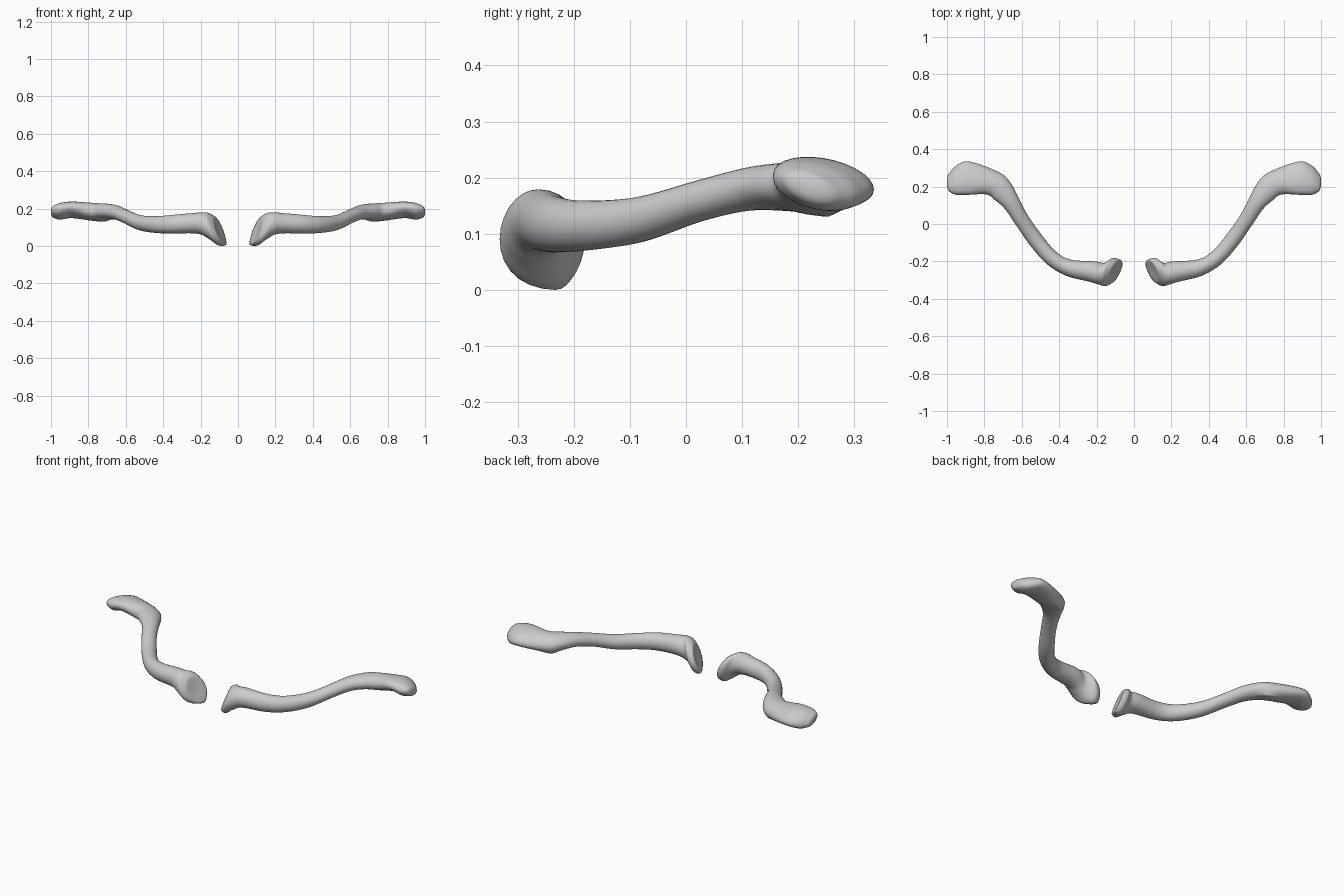
import bpy, bmesh, math
from mathutils import Vector

if "Cube" in bpy.data.objects:
    bpy.data.objects.remove(bpy.data.objects["Cube"])

# Cross-sections, inner to outer end: back edge xy, front edge xy, top z, bottom z
SECTIONS = [
    (.078, -.19, .122, -.315, .16, .005),
    (.112, -.181, .152, -.332, .177, .002),
    (.155, -.207, .195, -.322, .179, .04),
    (.21, -.2, .24, -.308, .177, .066),
    (.34, -.19, .362, -.277, .166, .067),
    (.42, -.145, .465, -.215, .159, .07),
    (.5, -.05, .555, -.115, .166, .085),
    (.57, .05, .635, 0, .196, .122),
    (.617, .14, .69, .08, .218, .141),
    (.66, .22, .742, .127, .226, .14),
    (.72, .276, .79, .158, .229, .131),
    (.88, .334, .89, .156, .235, .151),
    (.95, .312, .95, .156, .228, .143),
    (.986, .275, .986, .172, .212, .153),
]
SIDES, STEPS = 28, 6


def clamp(v):
    return max(0.0, min(1.0, v))


def spline(a, b, c, d, t):
    return [0.5 * (2 * q + (r - p) * t + (2 * p - 5 * q + 4 * r - s) * t * t
                   + (3 * q - p - 3 * r + s) * t ** 3) for p, q, r, s in zip(a, b, c, d)]


def ring(section):
    bx, by, fx, fy, top, bottom = section
    mid = Vector(((bx + fx) / 2, (by + fy) / 2, (top + bottom) / 2))
    half = Vector(((bx - fx) / 2, (by - fy) / 2, 0))
    rise = (top - bottom) / 2
    inner = clamp((.24 - mid.x) / .12)            # leaning joint face
    tilt = .014 * clamp((mid.x - .65) / .2)       # flat outer end dips backwards
    bump = math.exp(-((mid.x - .74) / .05) ** 2)  # ridge under the back edge
    skew = .3 * inner + .6 * bump
    pts = []
    for i in range(SIDES):
        c, s = math.cos(math.tau * i / SIDES), math.sin(math.tau * i / SIDES)
        p = mid + half * c
        p.z += rise * s - tilt * c
        p.x += .029 * inner * s
        if s < 0:
            p += half * skew * s * s * (1 - abs(c))
        pts.append(p)
    return pts


def shrunk(pts, factor, shift):
    mid = sum(pts, Vector()) / len(pts)
    return [mid + (p - mid) * factor + Vector((shift, 0, 0)) for p in pts]


def loft(name):
    n = len(SECTIONS)
    rings = []
    for i in range(n - 1):
        quad = [SECTIONS[max(0, min(n - 1, i + k))] for k in (-1, 0, 1, 2)]
        rings += [ring(spline(*quad, j / STEPS)) for j in range(STEPS)]
    rings.append(ring(SECTIONS[-1]))
    # Rounded ends: slightly hollow joint face inside, blunt tip outside
    first, last = rings[0], rings[-1]
    rings = [shrunk(first, .4, .004), shrunk(first, .85, -.002)] + rings
    rings += [shrunk(last, .8, .008), shrunk(last, .45, .013)]

    bm = bmesh.new()
    loops = [[bm.verts.new(p) for p in r] for r in rings]
    for a, b in zip(loops, loops[1:]):
        for i in range(SIDES):
            k = (i + 1) % SIDES
            bm.faces.new((a[i], a[k], b[k], b[i]))
    bm.faces.new(loops[0])
    bm.faces.new(loops[-1])
    bmesh.ops.recalc_face_normals(bm, faces=bm.faces)
    for f in bm.faces:
        f.smooth = True
    me = bpy.data.meshes.new(name)
    bm.to_mesh(me)
    bm.free()
    ob = bpy.data.objects.new(name, me)
    bpy.context.collection.objects.link(ob)
    return ob


# Pair of collarbones, mirrored across x = 0
bones = loft("collarbones")
mirror = bones.modifiers.new("mirror", 'MIRROR')
mirror.use_mirror_merge = False
